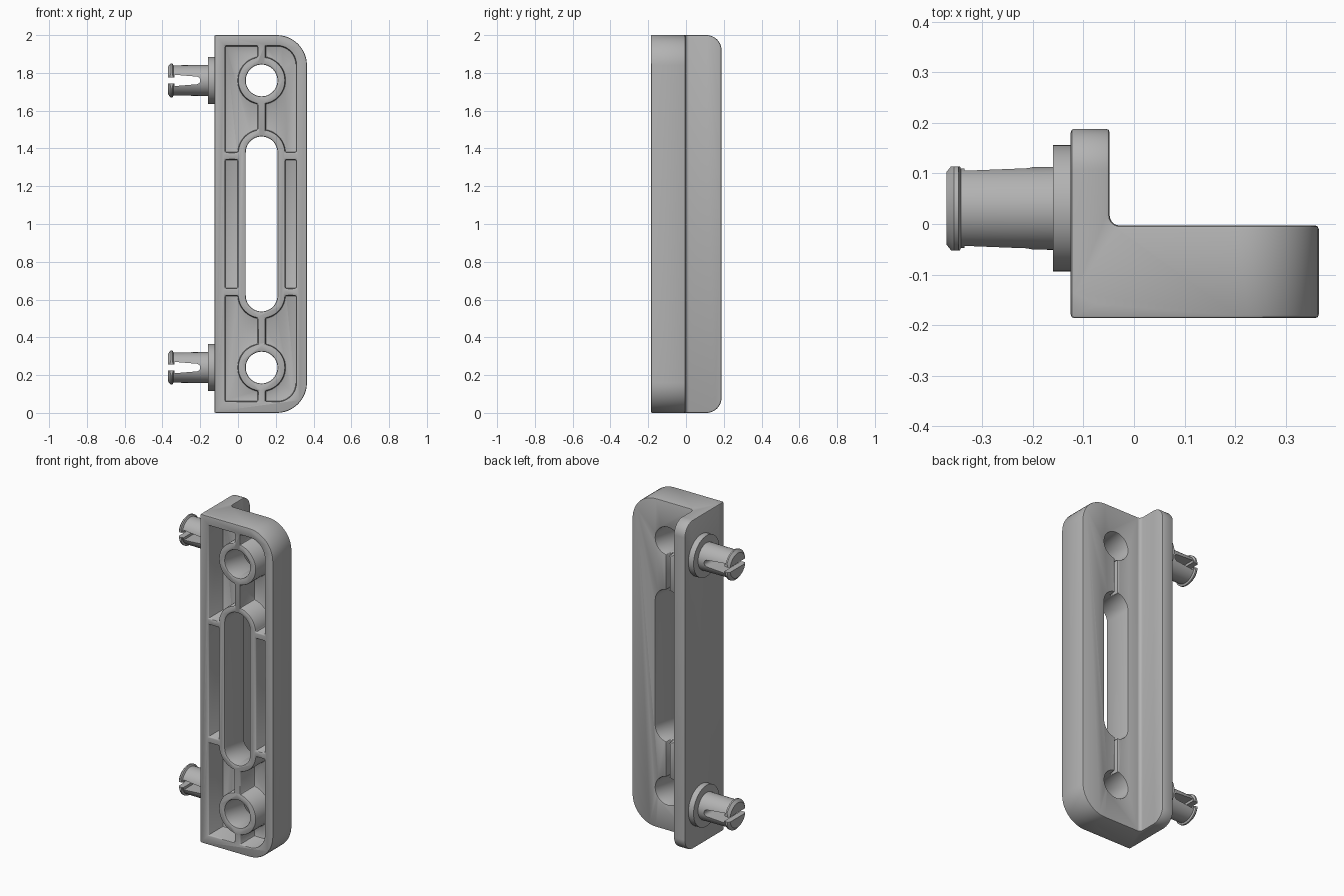
import bpy, bmesh, math
from mathutils import Vector, Matrix

old = bpy.data.objects.get("Cube")
if old:
    bpy.data.objects.remove(old)

grey = bpy.data.materials.new("satin grey")
grey.use_nodes = True
grey.diffuse_color = (0.45, 0.45, 0.45, 1)
grey.node_tree.nodes["Principled BSDF"].inputs["Base Color"].default_value = grey.diffuse_color

MID, HOLE_Z, FLOOR = 0.125, 0.76, -0.05   # hole column, hole offset from mid height, pocket floor


def make(name, bm):
    bmesh.ops.recalc_face_normals(bm, faces=bm.faces)
    mesh = bpy.data.meshes.new(name)
    bm.to_mesh(mesh)
    bm.free()
    mesh.materials.append(grey)
    ob = bpy.data.objects.new(name, mesh)
    bpy.context.scene.collection.objects.link(ob)
    return ob


def prism(name, outline, axis, lo, hi):
    """Extrude a 2D outline along one axis."""
    place = {"x": lambda a, b, d: (d, a, b),
             "y": lambda a, b, d: (a, d, b),
             "z": lambda a, b, d: (a, b, d)}[axis]
    bm = bmesh.new()
    face = bm.faces.new([bm.verts.new(place(a, b, lo)) for a, b in outline])
    new = bmesh.ops.extrude_face_region(bm, geom=[face])["geom"]
    shift = Vector(place(0, 0, hi - lo))
    bmesh.ops.translate(bm, vec=shift, verts=[v for v in new if isinstance(v, bmesh.types.BMVert)])
    return make(name, bm)


def rounded(a0, b0, a1, b1, left=0, right=0, steps=12):
    """Rectangle outline whose left and right corners have their own radius."""
    pts = []
    corners = [(a0, b0, left, 1, 1, 180), (a1, b0, right, -1, 1, 270),
               (a1, b1, right, -1, -1, 0), (a0, b1, left, 1, -1, 90)]
    for a, b, r, sa, sb, start in corners:
        if r == 0:
            pts.append((a, b))
            continue
        for i in range(steps + 1):
            t = math.radians(start + 90 * i / steps)
            pts.append((a + sa * r + r * math.cos(t), b + sb * r + r * math.sin(t)))
    return [p for i, p in enumerate(pts) if (Vector(p) - Vector(pts[i - 1])).length > 1e-5]


def stadium(half_width, half_height, z):
    return rounded(MID - half_width, z - half_height, MID + half_width, z + half_height,
                   half_width, half_width)


def bake(ob):
    graph = bpy.context.evaluated_depsgraph_get()
    mesh = bpy.data.meshes.new_from_object(ob.evaluated_get(graph))
    ob.modifiers.clear()
    ob.data = mesh


def boolean(ob, tool, operation="DIFFERENCE"):
    mod = ob.modifiers.new(operation, "BOOLEAN")
    mod.object, mod.operation, mod.solver = tool, operation, "EXACT"
    bake(ob)
    bpy.data.objects.remove(tool)


def smooth(ob):
    bpy.ops.object.select_all(action="DESELECT")
    ob.select_set(True)
    bpy.context.view_layer.objects.active = ob
    bpy.ops.object.shade_smooth_by_angle(angle=math.radians(35))


# Bracket: L section with a filleted inside corner, rounded in front and side outline
fillet = 0.02
inner = [(-0.048 + fillet * (1 - math.sin(t)), -0.003 + fillet * (1 - math.cos(t)))
         for t in (math.radians(15 * i) for i in range(7))]
section = [(-0.125, -0.186), (0.365, -0.186), (0.365, -0.003)] + inner + [(-0.048, 0.188), (-0.125, 0.188)]
bracket = prism("bracket", section, "z", -0.1, 2.1)
boolean(bracket, prism("front_outline", rounded(-0.3, 0, 0.365, 2, 0, 0.16), "y", -0.5, 0.5), "INTERSECT")
boolean(bracket, prism("side_outline", rounded(-0.5, 0, 0.188, 2, 0, 0.08), "x", -0.6, 0.6), "INTERSECT")

# Front pockets: one cavity less the ribs and bosses left standing in it
cavity = prism("cavity", rounded(-0.068, 0.06, 0.308, 1.943, 0, 0.1), "y", -0.3, FLOOR)
stays = [stadium(0.125, 0.5, 1), rounded(MID - 0.02, -0.1, MID + 0.02, 2.1)]
for side in (-1, 1):
    z = 1 + side * HOLE_Z
    rib = 1 + side * 0.36
    stays += [stadium(0.125, 0.125, z), rounded(-0.3, rib - 0.019, 0.5, rib + 0.019)]
for outline in stays:
    boolean(cavity, prism("stay", outline, "y", -0.4, 0.1))
boolean(bracket, cavity)

# Screw holes, long slot, and the narrow grooves joining them on the back
boolean(bracket, prism("slot", stadium(0.084, 0.463, 1), "y", -0.4, 0.1))
for side in (-1, 1):
    boolean(bracket, prism("hole", stadium(0.084, 0.084, 1 + side * HOLE_Z), "y", -0.4, 0.1))
    mid = 1 + side * 0.57
    boolean(bracket, prism("groove", rounded(MID - 0.01, mid - 0.13, MID + 0.01, mid + 0.13),
                           "y", FLOOR, 0.1))

# Soft edges
bevel = bracket.modifiers.new("soft_edges", "BEVEL")
bevel.width, bevel.segments = 0.007, 2
bevel.limit_method, bevel.angle_limit = "ANGLE", math.radians(40)
bevel.use_clamp_overlap = False
bake(bracket)
smooth(bracket)


# Snap pins: a collar and a split shaft with a lipped tip
def pin(name, z):
    profile = [(-0.11, 0), (-0.11, 0.125), (-0.16, 0.125), (-0.16, 0.082), (-0.342, 0.08),
               (-0.347, 0.091), (-0.356, 0.091), (-0.37, 0.074), (-0.37, 0)]
    bm = bmesh.new()
    verts = [bm.verts.new((x, 0, r)) for x, r in profile]
    edges = [bm.edges.new(pair) for pair in zip(verts, verts[1:])]
    bmesh.ops.spin(bm, geom=verts + edges, cent=(0, 0, 0), axis=(1, 0, 0),
                   angle=math.tau, steps=48, use_duplicate=False)
    bmesh.ops.remove_doubles(bm, verts=bm.verts, dist=1e-4)
    ob = make(name, bm)
    half = [(-0.4, 0.015), (-0.335, 0.015), (-0.335, 0.03), (-0.215, 0.02), (-0.204, 0.013), (-0.2, 0.004)]
    slit = half + [(x, -h) for x, h in reversed(half)]
    boolean(ob, prism("slit", slit, "y", -0.2, 0.2))
    for side in (-1, 1):       # trim the lip flush at the slit sides
        near, far = sorted((side * 0.083, side * 0.2))
        boolean(ob, prism("trim", rounded(near, -0.2, far, 0.2), "x", -0.5, -0.33))
    ob.data.transform(Matrix.Translation((0, 0.031, z)))
    smooth(ob)


pin("upper_pin", 1 + HOLE_Z)
pin("lower_pin", 1 - HOLE_Z)
